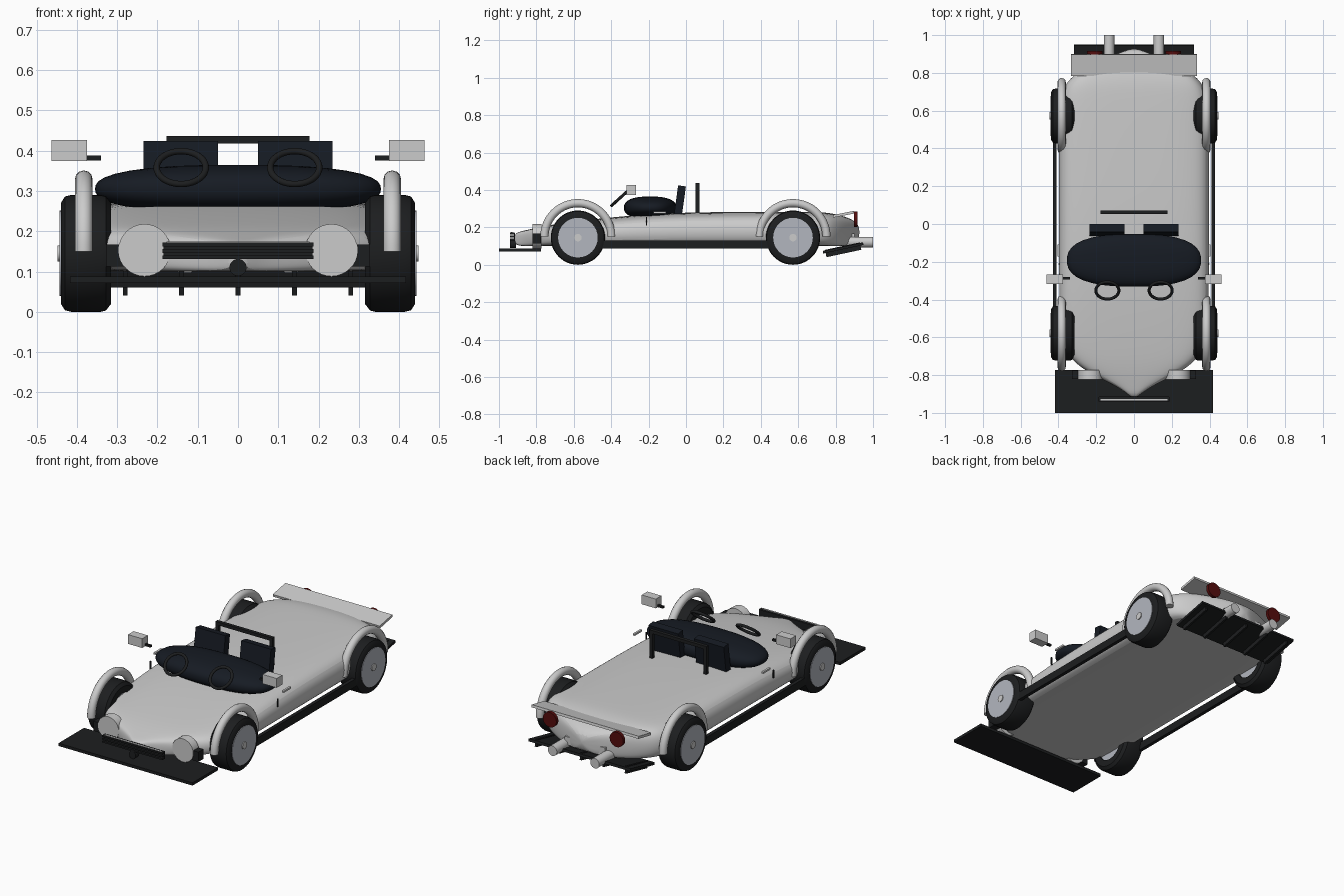
import bpy, bmesh
from math import radians, pi, cos, sin
from mathutils import Matrix

if "Cube" in bpy.data.objects:
    bpy.data.objects.remove(bpy.data.objects["Cube"])


def material(name, rgb):
    m = bpy.data.materials.new(name)
    m.diffuse_color = (*rgb, 1)
    m.use_nodes = True
    m.node_tree.nodes["Principled BSDF"].inputs["Base Color"].default_value = m.diffuse_color
    return m


BLACK = material("black", (0.012, 0.013, 0.014))
INTERIOR = material("interior", (0.008, 0.011, 0.017))
RIM = material("rim", (0.45, 0.47, 0.52))
RED = material("red", (0.09, 0.004, 0.004))


def finish(name, bm, mat=None, smooth=True):
    bmesh.ops.recalc_face_normals(bm, faces=bm.faces)
    me = bpy.data.meshes.new(name)
    bm.to_mesh(me)
    bm.free()
    ob = bpy.data.objects.new(name, me)
    bpy.context.collection.objects.link(ob)
    if mat:
        me.materials.append(mat)
    if smooth:
        bpy.ops.object.select_all(action='DESELECT')
        ob.select_set(True)
        bpy.context.view_layer.objects.active = ob
        bpy.ops.object.shade_smooth_by_angle(angle=radians(35))
    return ob


def box(name, loc, size, mat=None, tilt=0):
    bm = bmesh.new()
    bmesh.ops.create_cube(bm, size=1, matrix=Matrix.Translation(loc)
                          @ Matrix.Rotation(radians(tilt), 4, 'X')
                          @ Matrix.Diagonal((*size, 1)))
    return finish(name, bm, mat, False)


def cylinder(name, loc, r, depth, axis, mat=None, r2=None):
    rot = Matrix.Rotation(pi / 2, 4, 'Y' if axis == 'X' else 'X')
    bm = bmesh.new()
    bmesh.ops.create_cone(bm, cap_ends=True, segments=32, radius1=r,
                          radius2=r if r2 is None else r2, depth=depth,
                          matrix=Matrix.Translation(loc) @ rot)
    return finish(name, bm, mat)


def sweep(name, rings, closed, mat=None):
    """Skin a list of equal-length vertex rings."""
    bm = bmesh.new()
    vs = [[bm.verts.new(p) for p in ring] for ring in rings]
    n = len(vs[0])
    for i in range(len(vs) if closed else len(vs) - 1):
        a, b = vs[i], vs[(i + 1) % len(vs)]
        for j in range(n):
            bm.faces.new((a[j], a[(j + 1) % n], b[(j + 1) % n], b[j]))
    if not closed:
        bm.faces.new(vs[0])
        bm.faces.new(vs[-1])
    return finish(name, bm, mat)


def tube_arc(name, matrix, R, r, a0, a1, mat=None):
    """Torus or part of one, lying in the local XY plane."""
    closed = abs(a1 - a0 - 2 * pi) < 1e-4
    n = 40
    rings = []
    for i in range(n if closed else n + 1):
        a = a0 + (a1 - a0) * i / n
        rings.append([matrix @ Matrix.Translation((0, 0, r * sin(t)))
                      @ Matrix.Translation(((R + r * cos(t)) * cos(a), (R + r * cos(t)) * sin(a), 0))
                      .to_translation() for t in [2 * pi * k / 12 for k in range(12)]])
    return sweep(name, rings, closed, mat)


# Lofted body: y, half width, bottom, top
sections = [(-.92, .015, .105, .168), (-.87, .07, .1, .18), (-.80, .22, .1, .197),
            (-.72, .345, .1, .212), (-.6, .39, .1, .228), (-.4, .40, .1, .252),
            (-.1, .40, .1, .276), (.3, .40, .1, .28), (.65, .40, .1, .28),
            (.74, .37, .1, .278), (.80, .31, .1, .268), (.87, .17, .1, .25),
            (.93, .02, .13, .215)]
half = [(.55, 0), (.9, 0), (.98, .2), (1, .5), (.96, .78), (.84, .95), (.5, 1.01)]
profile = half + [(0, 1.02)] + [(-x, z) for x, z in reversed(half)]
body = sweep("body", [[(w * x, y, b + (t - b) * z) for x, z in profile]
                      for y, w, b, t in sections], False)
sub = body.modifiers.new("subsurf", 'SUBSURF')
sub.levels = sub.render_levels = 2

# Dark rounded cockpit
bm = bmesh.new()
bmesh.ops.create_uvsphere(bm, u_segments=40, v_segments=20, radius=1)
for v in bm.verts:
    k = sum(abs(c) ** 2.5 for c in v.co) ** (-1 / 2.5)
    v.co = (v.co.x * k * .355, v.co.y * k * .14 - .192, v.co.z * k * .06 + .305)
finish("cockpit", bm, INTERIOR)

# Wheels: lathed tyre, rim, hub and the fender arch above
tyre = [(.315, .09), (.315, .125), (.328, .142), (.34, .145), (.415, .145),
        (.43, .141), (.44, .125), (.44, .09)]
for s in (-1, 1):
    for end, y in (("front", -.578), ("rear", .572)):
        rings = [[(s * x, y + r * cos(a), .145 + r * sin(a)) for x, r in tyre]
                 for a in [2 * pi * i / 48 for i in range(48)]]
        sweep(end + "_tyre", rings, True, BLACK)
        cylinder(end + "_rim", (s * .385, y, .145), .106, .116, 'X', RIM)
        cylinder(end + "_hub", (s * .438, y, .145), .02, .02, 'X')
        m = (Matrix.Translation((s * .383, y, .15)) @ Matrix.Rotation(pi / 2, 4, 'Z')
             @ Matrix.Rotation(pi / 2, 4, 'X'))
        tube_arc(end + "_fender", m, .179, .022, 0, pi)

    # Side parts
    box("side_sill", (s * .42, 0, .108), (.02, .92, .044), BLACK)
    box("mirror", (s * .419, -.292, .4), (.088, .05, .052))
    box("mirror_arm", (s * .36, -.287, .382), (.04, .012, .012), BLACK)
    box("door_handle", (s * .4, -.14, .28), (.012, .065, .01))
    box("door_seam", (s * .396, -.212, .232), (.008, .006, .045), BLACK)

    # Seats, steering wheels, roll bar posts
    box("seat_back", (s * .142, -.032, .345), (.185, .042, .155), INTERIOR, -8)
    m = Matrix.Translation((s * .141, -.352, .358)) @ Matrix.Rotation(radians(42), 4, 'X')
    tube_arc("steering_wheel", m, .061, .008, 0, 2 * pi, BLACK)
    box("roll_bar_post", (s * .168, .062, .345), (.018, .02, .16), BLACK)

    # Lights, ducts, exhausts
    cylinder("headlight", (s * .232, -.797, .153), .065, .05, 'Y')
    box("brake_duct", (s * .28, -.797, .14), (.095, .045, .055), BLACK)
    cylinder("tail_light", (s * .208, .907, .243), .042, .018, 'Y', RED)
    cylinder("exhaust", (s * .132, .92, .121), .028, .16, 'Y')

box("roll_bar_top", (0, .062, .427), (.355, .02, .018), BLACK)

# Front splitter, grille and tow knob
box("splitter", (0, -.887, .08), (.834, .226, .016), BLACK)
for z in (.135, .151, .167):
    box("grille_bar", (0, -.928, z), (.375, .024, .009), BLACK)
box("grille_back", (0, -.917, .151), (.37, .006, .04), BLACK)
box("grille_trim", (0, -.931, .1725), (.356, .008, .003))
cylinder("tow_knob", (0, -.925, .11), .021, .03, 'Y', BLACK)

# Rear wing, plate, diffuser with strakes
box("rear_wing", (0, .842, .27), (.666, .114, .014), None, 11)
box("rear_plate", (0, .885, .145), (.25, .03, .045))
box("diffuser", (0, .84, .09), (.634, .22, .014), BLACK, 12)
for i in range(5):
    box("diffuser_strake", (-.28 + .14 * i, .84, .08), (.012, .19, .04), BLACK, 12)
